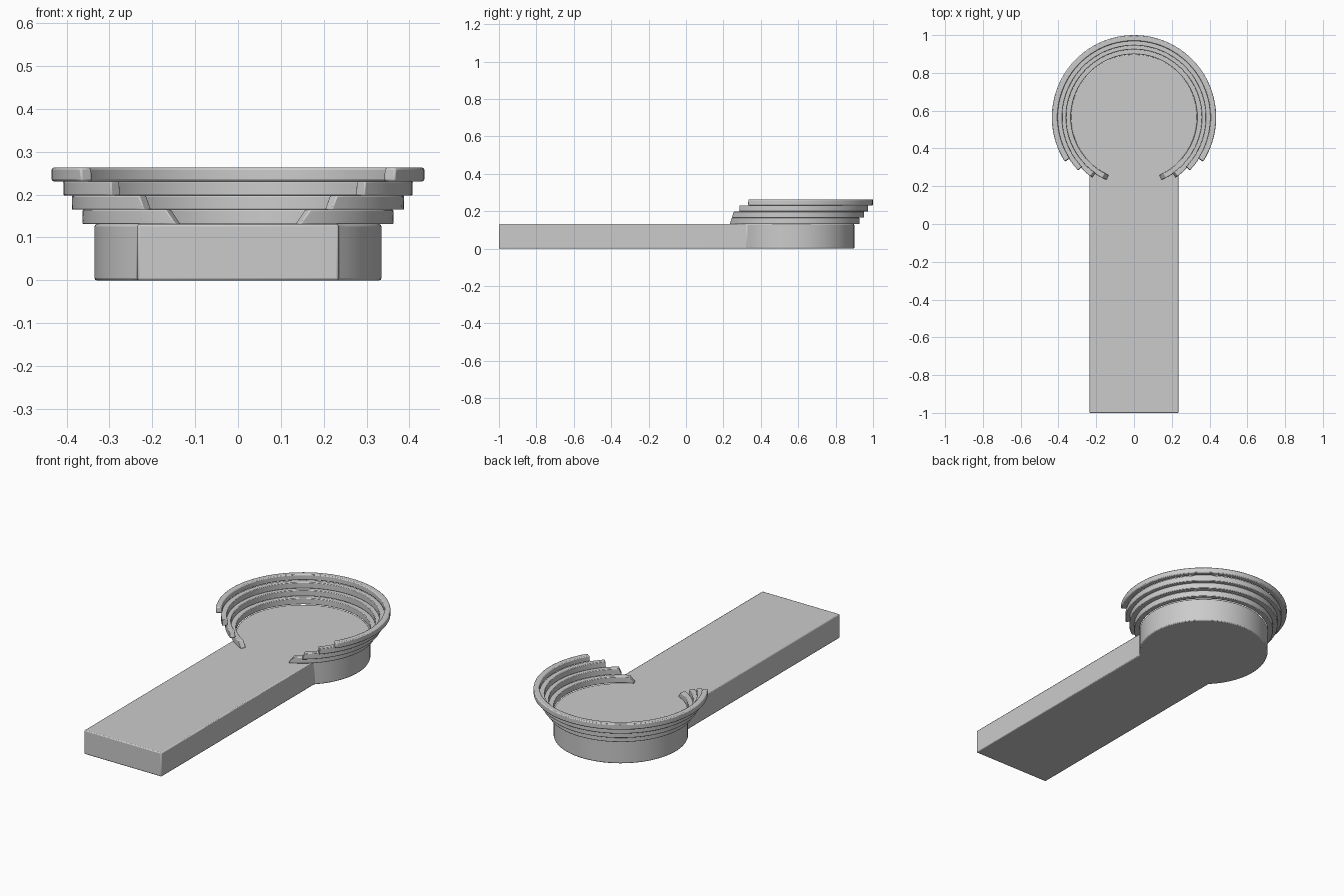
import bpy, bmesh
from math import sin, cos, asin, radians, pi

if "Cube" in bpy.data.objects:
    bpy.data.objects.remove(bpy.data.objects["Cube"])

CY = 0.565          # centre of the round end
DISC_R = 0.335
HALF_W = 0.235
BASE_H = 0.131


def finish(name, bm, bevel):
    bmesh.ops.recalc_face_normals(bm, faces=bm.faces)
    mesh = bpy.data.meshes.new(name)
    bm.to_mesh(mesh)
    bm.free()
    obj = bpy.data.objects.new(name, mesh)
    bpy.context.collection.objects.link(obj)
    mod = obj.modifiers.new("soft_edges", 'BEVEL')
    mod.width = bevel
    mod.segments = 2
    mod.limit_method = 'ANGLE'
    mod.angle_limit = radians(35)
    bpy.ops.object.select_all(action='DESELECT')
    obj.select_set(True)
    bpy.context.view_layer.objects.active = obj
    bpy.ops.object.shade_smooth_by_angle(angle=radians(30))
    return obj


def polar(r, a, z):
    # angle measured from the front (-y) direction
    return (r * sin(a), CY - r * cos(a), z)


# Keyhole-shaped base: straight walkway joined to a round platform
bm = bmesh.new()
a0 = asin(HALF_W / DISC_R)
n = 56
outline = [(-HALF_W, -1, 0), (HALF_W, -1, 0)]
outline += [polar(DISC_R, a0 + (2 * pi - 2 * a0) * i / n, 0) for i in range(n + 1)]
face = bm.faces.new([bm.verts.new(p) for p in outline])
ext = bmesh.ops.extrude_face_region(bm, geom=[face])
top = [g for g in ext['geom'] if isinstance(g, bmesh.types.BMVert)]
bmesh.ops.translate(bm, verts=top, vec=(0, 0, BASE_H))
finish("keyhole_base", bm, 0.005)


# Stepped open rings, each wider and with a wider gap than the one below
def tier(name, r_in, r_out, z0, z1, gap_low, gap_high, bevel, n=64):
    bm = bmesh.new()
    loops = []
    for i in range(n + 1):
        t = i / n
        loop = []
        for r, z, gap in ((r_in, z0, gap_low), (r_out, z0, gap_low),
                          (r_out, z1, gap_high), (r_in, z1, gap_high)):
            g = radians(gap)
            loop.append(bm.verts.new(polar(r, g + (2 * pi - 2 * g) * t, z)))
        loops.append(loop)
    for a, b in zip(loops, loops[1:]):
        for k in range(4):
            m = (k + 1) % 4
            bm.faces.new((a[k], a[m], b[m], b[k]))
    bm.faces.new(loops[0])
    bm.faces.new(loops[-1])
    finish(name, bm, bevel)


tier("tier_1", 0.334, 0.363, 0.131, 0.165, 23.5, 27.7, 0.003)
tier("tier_2", 0.359, 0.388, 0.165, 0.198, 34.3, 36.6, 0.003)
tier("tier_3", 0.380, 0.408, 0.198, 0.231, 46.3, 46.7, 0.003)
tier("tier_4", 0.404, 0.435, 0.231, 0.263, 57.2, 57.6, 0.005)
